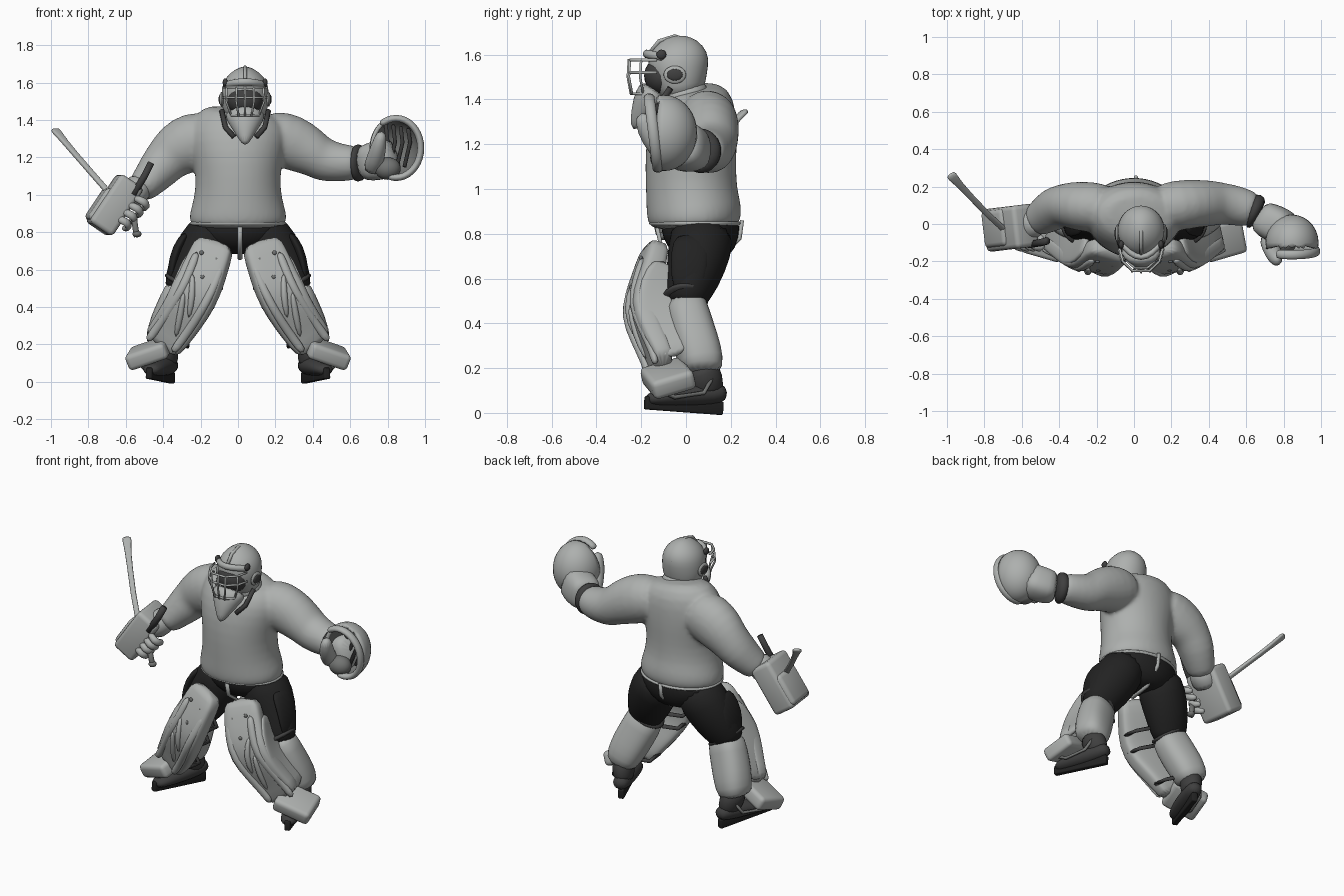
import bpy, bmesh, math
from mathutils import Vector, Euler

cube = bpy.data.objects.get("Cube")
if cube:
    bpy.data.objects.remove(cube)


def material(name, r, g, b):
    m = bpy.data.materials.new(name)
    m.use_nodes = True
    m.diffuse_color = (r, g, b, 1)
    m.node_tree.nodes["Principled BSDF"].inputs["Base Color"].default_value = (r, g, b, 1)
    return m


GREY = material("light grey", 0.42, 0.435, 0.425)
MID = material("mid grey", 0.17, 0.175, 0.17)
DARK = material("dark grey", 0.05, 0.05, 0.05)
BLACK = material("black cloth", 0.016, 0.016, 0.016)


def finish(name, bm, mat, subsurf=0, flip=1):
    """Turn a bmesh into an object, optionally mirrored across x."""
    if flip < 0:
        bmesh.ops.scale(bm, vec=(-1, 1, 1), verts=bm.verts)
    bmesh.ops.recalc_face_normals(bm, faces=bm.faces)
    me = bpy.data.meshes.new(name)
    bm.to_mesh(me)
    bm.free()
    ob = bpy.data.objects.new(name, me)
    bpy.context.collection.objects.link(ob)
    me.materials.append(mat)
    for p in me.polygons:
        p.use_smooth = True
    if subsurf:
        ob.modifiers.new("soft", "SUBSURF").levels = subsurf
        ob.modifiers["soft"].render_levels = subsurf
    return ob


def tube(name, path, mat, ref=(1, 0, 0), n=16, p=1.0, subsurf=1, flip=1):
    """Sweep (super)ellipses along rings (x, y, z, half_side, half_depth)."""
    bm = bmesh.new()
    pts = [Vector(r[:3]) for r in path]
    rings = []
    for i, r in enumerate(path):
        t = (pts[min(i + 1, len(pts) - 1)] - pts[max(i - 1, 0)]).normalized()
        side = Vector(ref)
        side = (side - t * side.dot(t)).normalized()
        deep = t.cross(side)
        ring = []
        for k in range(n):
            a = math.tau * (k + 0.5) / n
            c, s = math.cos(a), math.sin(a)
            u = math.copysign(abs(c) ** p, c) * r[3]
            v = math.copysign(abs(s) ** p, s) * r[4]
            ring.append(bm.verts.new(pts[i] + side * u + deep * v))
        rings.append(ring)
    for a, b in zip(rings, rings[1:]):
        for k in range(n):
            bm.faces.new((a[k], a[(k + 1) % n], b[(k + 1) % n], b[k]))
    bm.faces.new(rings[0])
    bm.faces.new(rings[-1])
    return finish(name, bm, mat, subsurf, flip)


def rod(name, pts, r, mat, ref=(0.3, 1, 0.2), flip=1):
    return tube(name, [(*q, r, r) for q in pts], mat, ref, n=8, subsurf=0, flip=flip)


def ball(name, loc, size, mat, rot=(0, 0, 0), flip=1):
    bm = bmesh.new()
    bmesh.ops.create_uvsphere(bm, u_segments=24, v_segments=14, radius=1)
    bmesh.ops.scale(bm, vec=size, verts=bm.verts)
    bmesh.ops.rotate(bm, matrix=Euler(rot).to_matrix(), verts=bm.verts)
    bmesh.ops.translate(bm, vec=loc, verts=bm.verts)
    return finish(name, bm, mat, 0, flip)


def box(name, loc, half, rot, mat, bevel=0.02, flip=1):
    bm = bmesh.new()
    bmesh.ops.create_cube(bm, size=2)
    bmesh.ops.scale(bm, vec=half, verts=bm.verts)
    bmesh.ops.rotate(bm, matrix=Euler(rot).to_matrix(), verts=bm.verts)
    bmesh.ops.translate(bm, vec=loc, verts=bm.verts)
    bmesh.ops.bevel(bm, geom=bm.edges[:], offset=bevel, segments=3, affect="EDGES", profile=0.5)
    return finish(name, bm, mat, 0, flip)


# Jersey: torso and baggy sleeves fused into one cloth shape
torso = tube("jersey", [(0, .04, .815, .23, .18), (0, .04, .85, .265, .21), (0, .035, .91, .26, .215),
                        (0, .025, .98, .235, .205), (0, .02, 1.1, .225, .205), (0, .025, 1.22, .25, .205),
                        (0, .04, 1.32, .27, .19), (0, .06, 1.41, .235, .16), (.01, .05, 1.465, .17, .11)], GREY, n=24)
left_sleeve = tube("left_sleeve", [(.1, .08, 1.32, .13, .13), (.24, .1, 1.3, .14, .155), (.34, .11, 1.255, .13, .145),
                                   (.42, .11, 1.21, .125, .12), (.46, .11, 1.185, .115, .12), (.54, .1, 1.17, .11, .105),
                                   (.62, .08, 1.17, .1, .095), (.65, .07, 1.17, .085, .08)], GREY, ref=(0, 1, 0))
right_sleeve = tube("right_sleeve", [(-.1, .08, 1.32, .13, .13), (-.24, .09, 1.29, .14, .165), (-.33, .1, 1.235, .13, .15),
                                     (-.38, .1, 1.19, .115, .125), (-.43, .08, 1.13, .12, .115), (-.49, .04, 1.06, .1, .09),
                                     (-.54, .01, 1.01, .09, .08)], GREY, ref=(0, 1, 0))
bpy.ops.object.select_all(action="DESELECT")
for ob in (torso, left_sleeve, right_sleeve):
    ob.select_set(True)
bpy.context.view_layer.objects.active = torso
bpy.ops.object.join()
fuse = torso.modifiers.new("fuse", "REMESH")
fuse.mode, fuse.voxel_size, fuse.use_smooth_shade = "VOXEL", 0.013, True
smooth = torso.modifiers.new("smooth", "SMOOTH")
smooth.factor, smooth.iterations = 0.5, 6
tube("jersey_hem", [(0, .04, .825, .245, .19), (0, .04, .845, .268, .213), (0, .04, .865, .262, .208)], GREY, n=24)

# Trousers
tube("trouser_seat", [(0, .06, .9, .22, .17), (0, .065, .82, .26, .18), (0, .07, .74, .22, .16),
                      (0, .06, .68, .1, .1)], BLACK, n=20)
tube("crotch_strap", [(.01, -.13, .83, .014, .01), (.01, -.11, .74, .014, .01), (.01, 0, .66, .014, .01),
                      (.01, .14, .68, .012, .01), (.01, .24, .78, .012, .01), (.01, .25, .86, .012, .01)],
     GREY, n=8, subsurf=0)

# Legs, pads and skates, once per side
PAD = [(.115, -.135, .76, .11, .045), (.15, -.155, .67, .115, .055), (.19, -.19, .56, .125, .06),
       (.235, -.21, .46, .13, .06), (.3, -.165, .35, .125, .055), (.37, -.115, .25, .115, .05),
       (.42, -.1, .185, .115, .045)]
SPLAY = (.95, .2, 0)


def on_pad(i, offset, lift=.05):
    x, y, z = PAD[i][:3]
    return (x + .9 * offset, y - lift + .2 * offset, z + .4 * offset)


for side, s in (("left", 1), ("right", -1)):
    tube(side + "_thigh", [(.11, .08, .84, .13, .15), (.18, .06, .72, .155, .145), (.24, .03, .6, .14, .125),
                           (.28, 0, .52, .12, .1), (.3, -.01, .46, .1, .085)], BLACK, flip=s)
    tube(side + "_thigh_guard", [(.27, .02, .8, .02, .07), (.325, .02, .72, .03, .09), (.355, .01, .6, .025, .08),
                                 (.36, 0, .53, .015, .05)], BLACK, flip=s)
    tube(side + "_knee_cuff", [(.275, -.005, .52, .125, .105), (.285, -.005, .505, .13, .11),
                               (.295, -.005, .49, .125, .105)], DARK, flip=s)
    tube(side + "_calf", [(.27, -.01, .52, .11, .095), (.31, .01, .42, .115, .1), (.36, .045, .31, .115, .105),
                          (.39, .07, .23, .105, .1), (.41, .07, .17, .09, .09)], GREY, SPLAY, p=.8, flip=s)
    tube(side + "_leg_pad", PAD, GREY, SPLAY, p=.45, flip=s)
    tube(side + "_pad_wing", [(.25, -.1, .68, .02, .05), (.29, -.13, .58, .022, .08), (.34, -.13, .47, .022, .1),
                              (.41, -.09, .35, .02, .1), (.47, -.04, .25, .02, .07)], GREY, SPLAY, p=.5, flip=s)
    box(side + "_toe_flap", (.475, -.08, .155), (.115, .1, .045), (.3, .32, .28), GREY, .025, s)
    for name, off in (("inner", -.075), ("outer", .075)):
        tube(f"{side}_pad_{name}_roll", [(*on_pad(i, off), .024, .018) for i in range(1, 7)], GREY, SPLAY, n=10, flip=s)
    for name, a, b in (("upper", 2, 4), ("lower", 3, 5)):
        tube(f"{side}_pad_{name}_ridge", [(*on_pad(a, .06, .055), .012, .012), (*on_pad((a + b) // 2, .01, .065), .022, .018),
                                          (*on_pad(b, -.04, .05), .012, .012)], GREY, SPLAY, n=10, flip=s)
    for i, off in ((1, -.04), (1, .05), (2, .0)):
        ball(side + "_pad_rivet", on_pad(i, off, .056), (.012, .008, .012), MID, flip=s)
    for i in (2, 3, 5):
        x, y, z = PAD[i][:3]
        rod(side + "_strap", [(x - .1, y, z - .05), (x - .1, y + .1, z - .06), (x - .03, y + .16, z - .04)], .012, DARK, flip=s)
    # Skate boot, sole and runner
    tube(side + "_boot_ankle", [(.4, .06, .22, .075, .08), (.385, .09, .15, .065, .08), (.37, .1, .07, .055, .075)],
         DARK, SPLAY, flip=s)
    tube(side + "_boot", [(.355, .185, .09, .04, .035), (.37, .12, .085, .055, .05), (.41, 0, .08, .06, .05),
                          (.45, -.11, .07, .06, .04), (.475, -.18, .06, .04, .025)], DARK, ref=(1, .4, 0), flip=s)
    box(side + "_runner", (.415, -.01, .033), (.018, .185, .03), (-.07, 0, .35), BLACK, .008, s)
    rod(side + "_boot_strap", [(.42, .13, .18), (.46, .08, .09), (.5, -.05, .07), (.53, -.12, .1)], .01, MID, flip=s)

# Helmet, face and chin guard
HX = .038
tube("collar", [(HX, 0, 1.38, .13, .12), (HX, -.01, 1.43, .12, .11), (HX, -.02, 1.47, .1, .1)], GREY)
tube("helmet", [(HX, -.01, 1.4, .1, .09), (HX, -.025, 1.46, .125, .115), (HX, -.035, 1.54, .13, .138),
                (HX, -.035, 1.6, .122, .136), (HX, -.045, 1.65, .085, .1), (HX, -.05, 1.685, .02, .035)], GREY, n=20)
rod("helmet_crest", [(HX, -.16, 1.61), (HX, -.12, 1.66), (HX, -.05, 1.682), (HX, .04, 1.65), (HX, .09, 1.58)],
    .01, GREY, (1, 0, 0))
ball("face", (HX, -.105, 1.505), (.096, .082, .085), DARK)
tube("brow", [(HX - .11, -.09, 1.585, .02, .02), (HX - .06, -.16, 1.6, .02, .018), (HX, -.185, 1.605, .02, .018),
              (HX + .06, -.16, 1.6, .02, .018), (HX + .11, -.09, 1.585, .02, .02)], GREY, (0, 0, 1), n=10)
tube("chin_guard", [(HX, -.13, 1.445, .12, .08), (HX, -.165, 1.4, .1, .075), (HX, -.2, 1.34, .06, .05),
                    (HX, -.235, 1.265, .014, .018)], GREY)
for s in (-1, 1):
    rod("chin_strap", [(HX + s * .125, -.07, 1.45), (HX + s * .105, -.13, 1.36), (HX + s * .06, -.16, 1.31)], .014, DARK)
    ball("ear_pad", (HX + s * .125, -.05, 1.51), (.012, .05, .04), GREY)
    ball("ear_hole", (HX + s * .133, -.05, 1.51), (.009, .036, .026), DARK)
    ball("vent_hole", (HX + s * .106, -.11, 1.6), (.014, .022, .022), DARK)

# Face cage
for name, z, w, y in (("top", 1.575, .115, -.25), ("middle", 1.52, .12, -.25), ("bottom", 1.425, .085, -.235)):
    rod("cage_" + name + "_bar", [(HX - w, -.13, z), (HX - w * .85, -.2, z), (HX - w * .4, y, z), (HX + w * .4, y, z),
                                  (HX + w * .85, -.2, z), (HX + w, -.13, z)], .007, GREY, (0, 0, 1))
for f, y in ((-.85, -.2), (-.4, -.25), (0, -.255), (.4, -.25), (.85, -.2)):
    rod("cage_upright", [(HX + f * .115, y, 1.58), (HX + f * .12, y - .005, 1.5), (HX + f * .085, y + .01, 1.42)],
        .006, GREY, (1, 0, 0))

# Catching glove: cuff, open pocket, rim, thumb and webbing
tube("glove_wrist_band", [(.615, .075, 1.17, .09, .095), (.64, .07, 1.17, .1, .105), (.675, .05, 1.17, .09, .095)],
     DARK, (0, 1, 0))
tube("glove_cuff", [(.66, .055, 1.17, .08, .09), (.71, .02, 1.175, .1, .105), (.78, -.01, 1.19, .1, .11),
                    (.85, -.03, 1.22, .08, .1)], GREY, (0, 1, 0), p=.75)
GC, GS = Vector((.845, -.1, 1.25)), Vector((.142, .15, .17))
bm = bmesh.new()
bmesh.ops.create_uvsphere(bm, u_segments=28, v_segments=18, radius=1)
bmesh.ops.delete(bm, geom=[v for v in bm.verts if v.co.y < -.25], context="VERTS")
bmesh.ops.scale(bm, vec=GS, verts=bm.verts)
bmesh.ops.translate(bm, vec=GC, verts=bm.verts)
pocket = finish("glove_pocket", bm, GREY)
pocket.data.materials.append(MID)
shell = pocket.modifiers.new("shell", "SOLIDIFY")
shell.thickness, shell.offset, shell.material_offset = .022, -1, 1
rim = [(GC.x + GS.x * .95 * math.cos(a), GC.y - .045 - .02 * math.sin(a), GC.z + GS.z * .95 * math.sin(a))
       for a in (math.radians(d) for d in range(-110, 131, 20))]
tube("glove_rim", [(*q, .026, .02) for q in rim], GREY, (0, 1, 0), n=10)
tube("glove_thumb", [(.71, -.06, 1.12, .05, .045), (.735, -.13, 1.19, .05, .05), (.755, -.18, 1.27, .04, .045),
                     (.77, -.2, 1.34, .025, .03)], GREY, (1, 0, 0))
for k in range(4):
    x = .79 + k * .04
    rod("glove_web", [(x, -.08, 1.38 - k * .01), (x + .01, -.02, 1.28), (x - .02, -.07, 1.15)], .011, DARK, (1, 0, 0))
ball("glove_palm", (.8, -.1, 1.14), (.07, .06, .06), MID)

# Blocking glove: board, cuff and gripping fingers
TILT = math.radians(34)
box("blocker_board", (-.66, -.02, .945), (.075, .115, .155), (0, TILT, .12), GREY, .025)
box("blocker_outer_pad", (-.715, -.02, .93), (.055, .1, .1), (0, TILT, .12), GREY, .025)
tube("blocker_cuff", [(-.5, .03, 1.07, .07, .07), (-.55, .0, 1.02, .09, .085), (-.61, -.02, .95, .085, .07)],
     GREY, (0, 1, 0))
for k in range(4):
    x, z = -.5 - k * .032, .965 - k * .036
    tube("blocker_finger", [(x - .06, -.1, z + .02, .02, .02), (x, -.145, z, .024, .024), (x + .02, -.1, z - .03, .022, .022),
                            (x - .02, -.05, z - .04, .02, .02)], GREY, (1, 0, 1), n=10)

# Stick: slim tapered shaft, dark grip and end knob
tube("stick_shaft", [(-.985, .27, 1.355, .034, .012), (-.955, .235, 1.32, .022, .012), (-.9, .175, 1.25, .016, .012),
                     (-.68, -.06, 1.0, .017, .012), (-.56, -.1, .86, .017, .012)], GREY, (1, -.3, -.6), n=12, p=.6)
rod("stick_grip", [(-.465, -.09, 1.17), (-.5, -.1, 1.1), (-.56, -.11, 1.0)], .02, DARK, (0, 1, 0))
rod("stick_stub", [(-.56, -.11, .9), (-.545, -.1, .8), (-.54, -.1, .775)], .017, MID, (0, 1, 0))
ball("stick_knob", (-.54, -.1, .79), (.024, .024, .018), MID)
